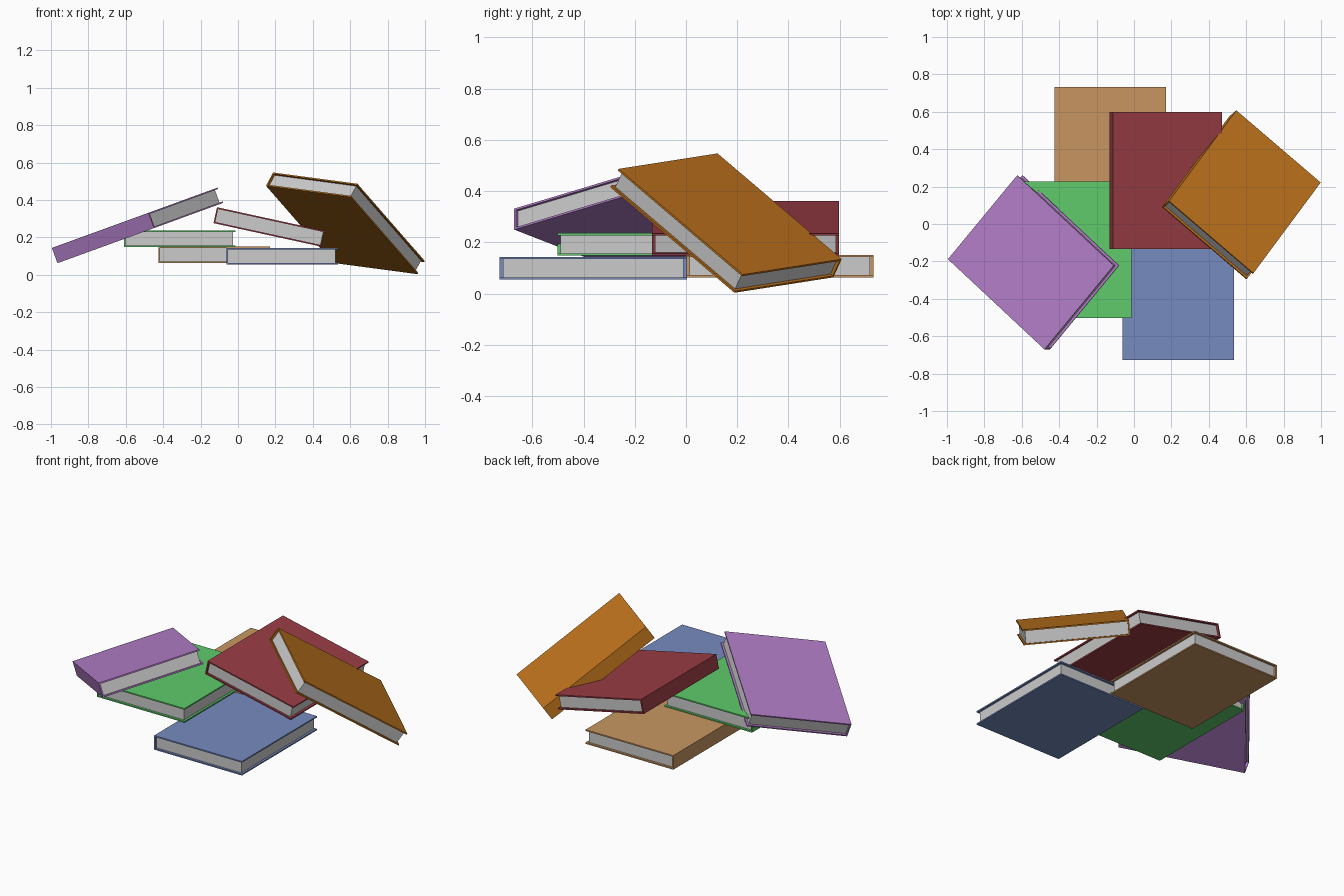
import bpy
import bmesh
from mathutils import Matrix, Vector, Euler
from math import radians

if "Cube" in bpy.data.objects:
    bpy.data.objects.remove(bpy.data.objects["Cube"])

W, L, T = 0.597, 0.731, 0.087      # book width, length, thickness
B, INSET = 0.008, 0.013            # board thickness, page inset


def add_mesh(name, profile, y0, y1, matrix, color=None):
    """Extrude an XZ profile along local Y and place it."""
    bm = bmesh.new()
    face = bm.faces.new([bm.verts.new((x, y0, z)) for x, z in profile])
    ext = bmesh.ops.extrude_face_region(bm, geom=[face])
    verts = [g for g in ext["geom"] if isinstance(g, bmesh.types.BMVert)]
    bmesh.ops.translate(bm, verts=verts, vec=(0, y1 - y0, 0))
    bmesh.ops.recalc_face_normals(bm, faces=bm.faces)
    me = bpy.data.meshes.new(name)
    bm.to_mesh(me)
    bm.free()
    ob = bpy.data.objects.new(name, me)
    ob.matrix_world = matrix
    bpy.context.collection.objects.link(ob)
    if color:
        mat = bpy.data.materials.new(name)
        mat.diffuse_color = (*color, 1)
        mat.use_nodes = True
        mat.node_tree.nodes["Principled BSDF"].inputs["Base Color"].default_value = mat.diffuse_color
        me.materials.append(mat)
    return ob


def book(name, color, center, rot=Matrix.Identity(3)):
    m = Matrix.Translation(center) @ rot.to_4x4()
    x, z = W / 2, T / 2
    # cover: U-shaped profile, spine on local -x
    cover = [(-x, -z), (x, -z), (x, -z + B), (-x + B, -z + B),
             (-x + B, z - B), (x, z - B), (x, z), (-x, z)]
    add_mesh(name + "_cover", cover, -L / 2, L / 2, m, color)
    # page block between the boards
    px, pz = x - INSET, z - B
    pages = [(-x + B, -pz), (px, -pz), (px, pz), (-x + B, pz)]
    add_mesh(name + "_pages", pages, -L / 2 + INSET, L / 2 - INSET, m)


# flat books at the bottom of the heap
book("blue_book", (0.18, 0.26, 0.53), (0.237, -0.362, 0.099))
book("tan_book", (0.58, 0.305, 0.12), (-0.127, 0.366, 0.107))
book("green_book", (0.115, 0.60, 0.147), (-0.311, -0.137, 0.192))

# tilted books
book("red_book", (0.315, 0.045, 0.058), (0.17, 0.232, 0.255),
     Euler((0, radians(12.3), 0)).to_matrix())
book("purple_book", (0.45, 0.21, 0.58), (-0.537, -0.205, 0.264),
     Matrix.Rotation(radians(-20), 3, 'Y') @ Matrix.Rotation(radians(48.7), 3, 'Z'))

# steeply leaning book: axes from its edge directions
ax = Vector((0.45, -0.385, -0.06)).normalized()
az = ax.cross(Vector((0.355, 0.485, -0.41))).normalized()
ay = az.cross(ax)
book("orange_book", (0.54, 0.18, 0.013), (0.574, 0.156, 0.275),
     Matrix((ax, ay, az)).transposed())
